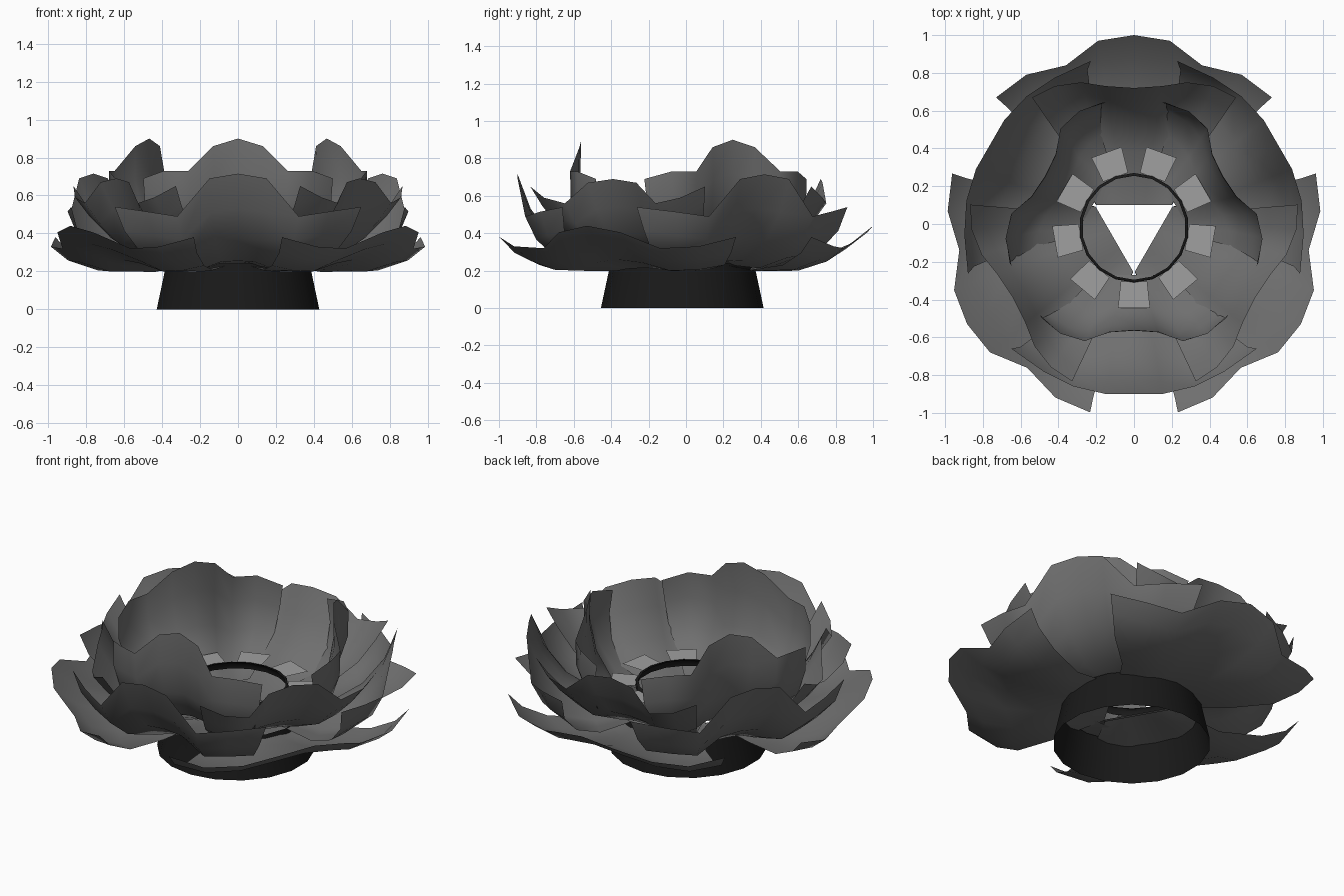
import bpy
from math import sin, cos, pi, radians

if "Cube" in bpy.data.objects:
    bpy.data.objects.remove(bpy.data.objects["Cube"])

CY = -0.02  # flower axis sits slightly towards the front


def material(name, g):
    m = bpy.data.materials.new(name)
    m.diffuse_color = (g, g, g, 1)
    m.use_nodes = True
    m.node_tree.nodes["Principled BSDF"].inputs["Base Color"].default_value = m.diffuse_color
    return m


def mesh_object(name, verts, faces, mat, smooth=True):
    me = bpy.data.meshes.new(name)
    me.from_pydata(verts, [], faces)
    ob = bpy.data.objects.new(name, me)
    bpy.context.collection.objects.link(ob)
    me.materials.append(mat)
    for p in me.polygons:
        p.use_smooth = smooth
    return ob


def place(angle, u, v, z):
    """Point at u along the direction of angle, v sideways."""
    c, s = cos(angle), sin(angle)
    return (u * c - v * s, CY + u * s + v * c, z)


def petal(name, angle, rim, rows, curl, mat):
    """Grid petal: half rim (u, v, z) mirrored, rows (u, z, half width, rim influence).
    curl lifts the side edges between base and rim."""
    u0, _, z0 = rim[0]
    w0 = rim[-1][1]
    full = [(u, -v, z) for u, v, z in rim[:0:-1]] + rim
    n = len(full)
    verts = []
    for ru, rz, w, s in rows + [(u0, z0, w0, 1)]:
        for u, v, z in full:
            lift = curl * 4 * s * (1 - s) * (v / w0) ** 2
            verts.append(place(angle, ru + (u - u0) * s, v * w / w0, rz + (z - z0) * s + lift))
    faces = [(r * n + i, r * n + i + 1, (r + 1) * n + i + 1, (r + 1) * n + i)
             for r in range(len(rows)) for i in range(n - 1)]
    mesh_object(name, verts, faces, mat)


def wall(name, profile, n, mat):
    """Open revolved wall from (radius, z) points."""
    verts = [place(-pi / 2 + 2 * pi * i / n, r, 0, z) for r, z in profile for i in range(n)]
    faces = [(k * n + i, k * n + (i + 1) % n, (k + 1) * n + (i + 1) % n, (k + 1) * n + i)
             for k in range(len(profile) - 1) for i in range(n)]
    mesh_object(name, verts, faces, mat)


black = material("black", 0.01)
grey = material("petal_grey", 0.16)
light = material("light_grey", 0.35)

# Four layers of three petals: start angle, edge curl, rim, rows
layers = {
    "outer": (90, 0,
              [(1.02, 0, .44), (.99, .19, .405), (.86, .36, .32), (.81, .57, .33), (.69, .73, .38)],
              [(.12, .25, .2, 0), (.42, .215, .38, .15), (.7, .26, .57, .5), (.9, .345, .67, .8)]),
    "second": (-90, .02,
               [(.88, 0, .715), (.88, .15, .69), (.84, .32, .49), (.76, .48, .515), (.64, .65, .54)],
               [(.25, .24, .2, 0), (.5, .255, .38, .2), (.69, .375, .52, .5), (.81, .53, .6, .75)]),
    "third": (90, .05,
              [(.74, 0, .69), (.75, .15, .67), (.77, .28, .56), (.75, .42, .59), (.69, .54, .65)],
              [(.12, .26, .2, 0), (.40, .28, .33, .2), (.57, .395, .44, .5), (.67, .54, .5, .75)]),
    "inner": (-90, .02,
              [(.54, 0, .9), (.55, .13, .86), (.60, .26, .73), (.56, .39, .73), (.46, .5, .69)],
              [(.25, .27, .2, 0), (.42, .35, .34, .3), (.51, .52, .45, .6), (.545, .72, .49, .85)]),
}
for label, (start, curl, rim, rows) in layers.items():
    for k in range(3):
        petal(f"{label}_petal_{k + 1}", radians(start + 120 * k), rim, rows, curl, grey)

# Base foot and thin stamen ring, both open
wall("base_foot", [(.435, 0), (.39, .21), (.385, .24)], 18, black)
wall("stamen_ring", [(.29, .345), (.29, .385), (.275, .385)], 18, black)

# Nine flat stamen heads around the ring
for k in range(9):
    a = radians(-90 + 40 * k)
    pts = [(.285, -.07), (.425, -.085), (.425, .085), (.285, .07)]
    mesh_object(f"stamen_head_{k + 1}", [place(a, u, v, .38) for u, v in pts],
                [(0, 1, 2, 3)], light, False)
